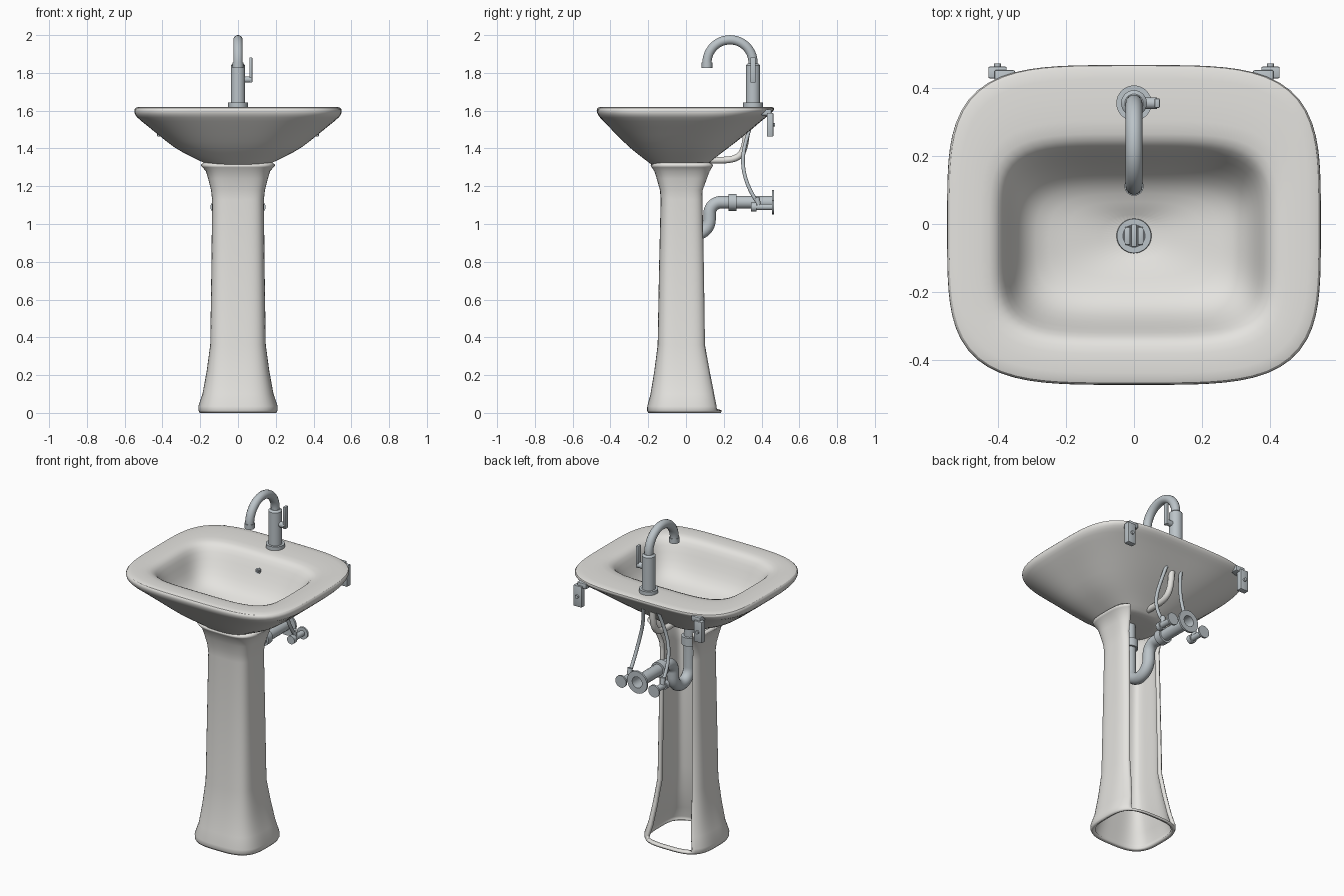
import bpy, bmesh
from math import sin, cos, pi, radians
from mathutils import Vector

if "Cube" in bpy.data.objects:
    bpy.data.objects.remove(bpy.data.objects["Cube"])


def material(name, rgb):
    m = bpy.data.materials.new(name)
    m.diffuse_color = (*rgb, 1)
    m.use_nodes = True
    m.node_tree.nodes["Principled BSDF"].inputs["Base Color"].default_value = m.diffuse_color
    return m


CERAMIC = material("ceramic", (0.78, 0.77, 0.74))
METAL = material("metal", (0.50, 0.55, 0.58))
DARK = material("dark_opening", (0.12, 0.13, 0.14))


def finish(ob, mat, angle=40):
    ob.data.materials.append(mat)
    bpy.ops.object.select_all(action='DESELECT')
    ob.select_set(True)
    bpy.context.view_layer.objects.active = ob
    bpy.ops.object.shade_smooth_by_angle(angle=radians(angle))
    return ob


def from_bmesh(name, bm):
    me = bpy.data.meshes.new(name)
    bm.to_mesh(me)
    bm.free()
    ob = bpy.data.objects.new(name, me)
    bpy.context.collection.objects.link(ob)
    return ob


def loft(name, rings, segs, caps=False, gap_from=None, gap_angle=0):
    """Rings are (z, half width, front y, back y, squareness); the back can be left open."""
    bm = bmesh.new()
    loops = []
    for z, rx, yf, yb, n in rings:
        loop = []
        for i in range(segs):
            a = 2 * pi * i / segs + pi / 2
            c, s = cos(a), sin(a)
            r = (abs(c) ** n + abs(s) ** n) ** (-1 / n)
            loop.append(bm.verts.new((rx * r * c, (yf + yb) / 2 + (yb - yf) / 2 * r * s, z)))
        loops.append(loop)
    for k in range(len(loops) - 1):
        for i in range(segs):
            j = (i + 1) % segs
            off = (i + 0.5) / segs * 360
            if gap_from is not None and k >= gap_from and min(off, 360 - off) < gap_angle:
                continue
            bm.faces.new((loops[k][i], loops[k][j], loops[k + 1][j], loops[k + 1][i]))
    if caps:
        bm.faces.new(loops[0][::-1])
        bm.faces.new(loops[-1])
    return from_bmesh(name, bm)


def cyl(name, p0, p1, r, mat=METAL, r2=None, segs=32):
    p0, p1 = Vector(p0), Vector(p1)
    d = p1 - p0
    bm = bmesh.new()
    bmesh.ops.create_cone(bm, cap_ends=True, segments=segs, radius1=r, radius2=r if r2 is None else r2, depth=d.length)
    bm.transform(d.to_track_quat('Z', 'Y').to_matrix().to_4x4())
    bmesh.ops.translate(bm, verts=bm.verts, vec=(p0 + p1) / 2)
    return finish(from_bmesh(name, bm), mat)


def wall_ring(name, x, z, y0, y1, r_in, r_out, segs=32):
    """Flat ring against the wall, axis along y."""
    bm = bmesh.new()
    loops = [[bm.verts.new((x + r * cos(2 * pi * i / segs), y, z + r * sin(2 * pi * i / segs))) for i in range(segs)]
             for r, y in ((r_in, y0), (r_out, y0), (r_out, y1), (r_in, y1))]
    for k in range(4):
        a, b = loops[k], loops[(k + 1) % 4]
        for i in range(segs):
            bm.faces.new((a[i], a[i - 1], b[i - 1], b[i]))
    bmesh.ops.recalc_face_normals(bm, faces=bm.faces)
    return finish(from_bmesh(name, bm), METAL)


def box(name, lo, hi, mat=METAL, bevel=0.004):
    lo, hi = Vector(lo), Vector(hi)
    bm = bmesh.new()
    bmesh.ops.create_cube(bm, size=1)
    bmesh.ops.scale(bm, verts=bm.verts, vec=hi - lo)
    bmesh.ops.translate(bm, verts=bm.verts, vec=(lo + hi) / 2)
    bmesh.ops.bevel(bm, geom=bm.edges[:], offset=bevel, segments=2, affect='EDGES', profile=0.5)
    return finish(from_bmesh(name, bm), mat)


def tube(name, pts, r, mat=METAL, kind='POLY', caps=True):
    cu = bpy.data.curves.new(name, 'CURVE')
    cu.dimensions = '3D'
    cu.bevel_depth, cu.bevel_resolution, cu.use_fill_caps = r, 5, caps
    sp = cu.splines.new(kind)
    sp.points.add(len(pts) - 1)
    for p, co in zip(sp.points, pts):
        p.co = (*co, 1)
    if kind == 'NURBS':
        sp.order_u, sp.use_endpoint_u, sp.resolution_u = 4, True, 8
    ob = bpy.data.objects.new(name, cu)
    bpy.context.collection.objects.link(ob)
    bpy.ops.object.select_all(action='DESELECT')
    ob.select_set(True)
    bpy.context.view_layer.objects.active = ob
    bpy.ops.object.convert(target='MESH')
    return finish(bpy.context.object, mat)


def arc(cy, cz, r, a0, a1, n=16):
    """Arc in the yz plane at x = 0, angles in degrees."""
    angs = [radians(a0 + (a1 - a0) * i / n) for i in range(n + 1)]
    return [(0, cy + r * cos(a), cz + r * sin(a)) for a in angs]


# Basin: outer underside, rim, then down into the bowl
basin = loft("basin", [
    (1.306, 0.145, -0.172, 0.10, 2.8), (1.312, 0.155, -0.18, 0.108, 2.8),
    (1.355, 0.245, -0.235, 0.16, 2.8), (1.40, 0.335, -0.295, 0.22, 2.9),
    (1.47, 0.418, -0.365, 0.312, 3.2), (1.555, 0.525, -0.448, 0.41, 3.8),
    (1.575, 0.545, -0.466, 0.438, 4.1), (1.60, 0.551, -0.475, 0.468, 4.2),
    (1.617, 0.545, -0.470, 0.468, 4.2), (1.621, 0.52, -0.445, 0.45, 4.2),
    (1.621, 0.445, -0.375, 0.28, 4.4), (1.612, 0.405, -0.342, 0.243, 4.6),
    (1.58, 0.382, -0.320, 0.218, 4.6), (1.50, 0.358, -0.290, 0.18, 4.4),
    (1.43, 0.32, -0.25, 0.135, 4.0), (1.40, 0.26, -0.20, 0.09, 3.4),
    (1.385, 0.14, -0.12, 0.04, 2.5), (1.362, 0.05, -0.085, 0.015, 2)], 48, caps=True)
sub = basin.modifiers.new("smooth", 'SUBSURF')
sub.levels = sub.render_levels = 1
finish(basin, CERAMIC, 60)

# Pedestal: hollow column, open along the back above the base ring
pedestal = loft("pedestal", [
    (0.0, 0.203, -0.200, 0.185, 3.2), (0.012, 0.209, -0.206, 0.190, 3.2),
    (0.035, 0.210, -0.205, 0.188, 3.2), (0.10, 0.188, -0.188, 0.172, 3.3),
    (0.22, 0.166, -0.168, 0.143, 3.6), (0.36, 0.147, -0.150, 0.113, 4),
    (0.75, 0.141, -0.143, 0.107, 4), (1.13, 0.137, -0.134, 0.098, 4),
    (1.18, 0.143, -0.138, 0.100, 4), (1.24, 0.158, -0.155, 0.125, 3.8),
    (1.28, 0.170, -0.168, 0.143, 3.6), (1.30, 0.188, -0.182, 0.158, 3.5),
    (1.312, 0.198, -0.188, 0.164, 3.5)], 72, gap_from=1, gap_angle=40)
wall = pedestal.modifiers.new("wall", 'SOLIDIFY')
wall.thickness, wall.offset = 0.022, -1
finish(pedestal, CERAMIC, 45)

# Tap
FY = 0.355
cyl("tap_base", (0, FY, 1.615), (0, FY, 1.642), 0.052)
cyl("tap_body", (0, FY, 1.64), (0, FY, 1.84), 0.038)
cyl("tap_collar", (0, FY, 1.84), (0, FY, 1.85), 0.038, r2=0.027)
tube("tap_spout", [(0, FY, 1.80)] + arc(FY - 0.122, 1.853, 0.122, 0, 180, 28) + [(0, FY - 0.244, 1.84)], 0.025)
cyl("tap_nozzle", (0, FY - 0.244, 1.827), (0, FY - 0.244, 1.856), 0.028)
cyl("tap_lever_stem", (0.03, FY, 1.765), (0.068, FY, 1.765), 0.017)
box("tap_lever", (0.06, FY - 0.014, 1.748), (0.076, FY + 0.014, 1.882))

# Drain with grille bars
DY = -0.035
cyl("drain_flange", (0, DY, 1.35), (0, DY, 1.376), 0.054, r2=0.050)
cyl("drain_opening", (0, DY, 1.37), (0, DY, 1.3775), 0.034, DARK)
for i, x in enumerate((-0.019, 0, 0.019)):
    h = 0.032 if x == 0 else 0.026
    box(f"drain_bar_{i}", (x - 0.0075, DY - h, 1.374), (x + 0.0075, DY + h, 1.383), bevel=0.002)

# Overflow hole and its return pipe
cyl("overflow_ring", (0, 0.218, 1.528), (0, 0.188, 1.538), 0.016)
cyl("overflow_opening", (0, 0.218, 1.528), (0, 0.1865, 1.5385), 0.011, DARK)
tube("overflow_pipe", [(0, DY, 1.34), (0, 0.08, 1.34), (0, 0.19, 1.335), (0, 0.29, 1.345),
                       (0, 0.315, 1.41), (0, 0.32, 1.49)], 0.018, CERAMIC, 'NURBS')

# Waste trap: tailpiece, U bend, elbow, open wall pipe
cyl("tailpiece", (0, DY, 1.34), (0, DY, 1.15), 0.030)
tube("waste_trap", [(0, DY, 1.20)] + arc(0.045, 1.025, 0.08, 180, 360)
     + arc(0.185, 1.055, 0.06, 180, 90, 10) + [(0, 0.464, 1.115)], 0.034, caps=False)
cyl("tailpiece_nut", (0, DY, 1.16), (0, DY, 1.21), 0.045, segs=24)
wall_ring("wall_pipe_nut", 0, 1.115, 0.225, 0.268, 0.033, 0.045, 24)
wall_ring("wall_flange", 0, 1.115, 0.454, 0.466, 0.033, 0.066)

# Mirrored supply valves, hoses and wall brackets
for s, side in ((-1, "left"), (1, "right")):
    vx, vz = 0.11 * s, 1.09
    cyl(f"valve_body_{side}", (vx, 0.355, vz), (vx, 0.46, vz), 0.017)
    cyl(f"valve_flange_{side}", (vx, 0.454, vz), (vx, 0.465, vz), 0.036)
    cyl(f"valve_knob_{side}", (vx, 0.345, vz), (vx, 0.372, vz), 0.025, segs=16)
    cyl(f"hose_nut_{side}", (vx, 0.385, vz), (vx, 0.375, vz + 0.05), 0.014)
    tube(f"supply_hose_{side}", [(vx, 0.375, vz + 0.03), (vx, 0.34, 1.17), (vx * 0.95, 0.30, 1.27),
                                 (0.075 * s, 0.30, 1.38), (0.06 * s, 0.32, 1.45), (0.045 * s, 0.345, 1.53)],
         0.010, METAL, 'NURBS')
    xs = sorted((0.374 * s, 0.428 * s))
    box(f"bracket_{side}", (xs[0], 0.428, 1.462), (xs[1], 0.462, 1.588))
    xs = sorted((0.35 * s, 0.41 * s))
    box(f"bracket_tongue_{side}", (xs[0], 0.40, 1.575), (xs[1], 0.452, 1.607))
    cyl(f"bracket_bolt_{side}", (0.401 * s, 0.45, 1.525), (0.401 * s, 0.472, 1.525), 0.010, segs=16)
